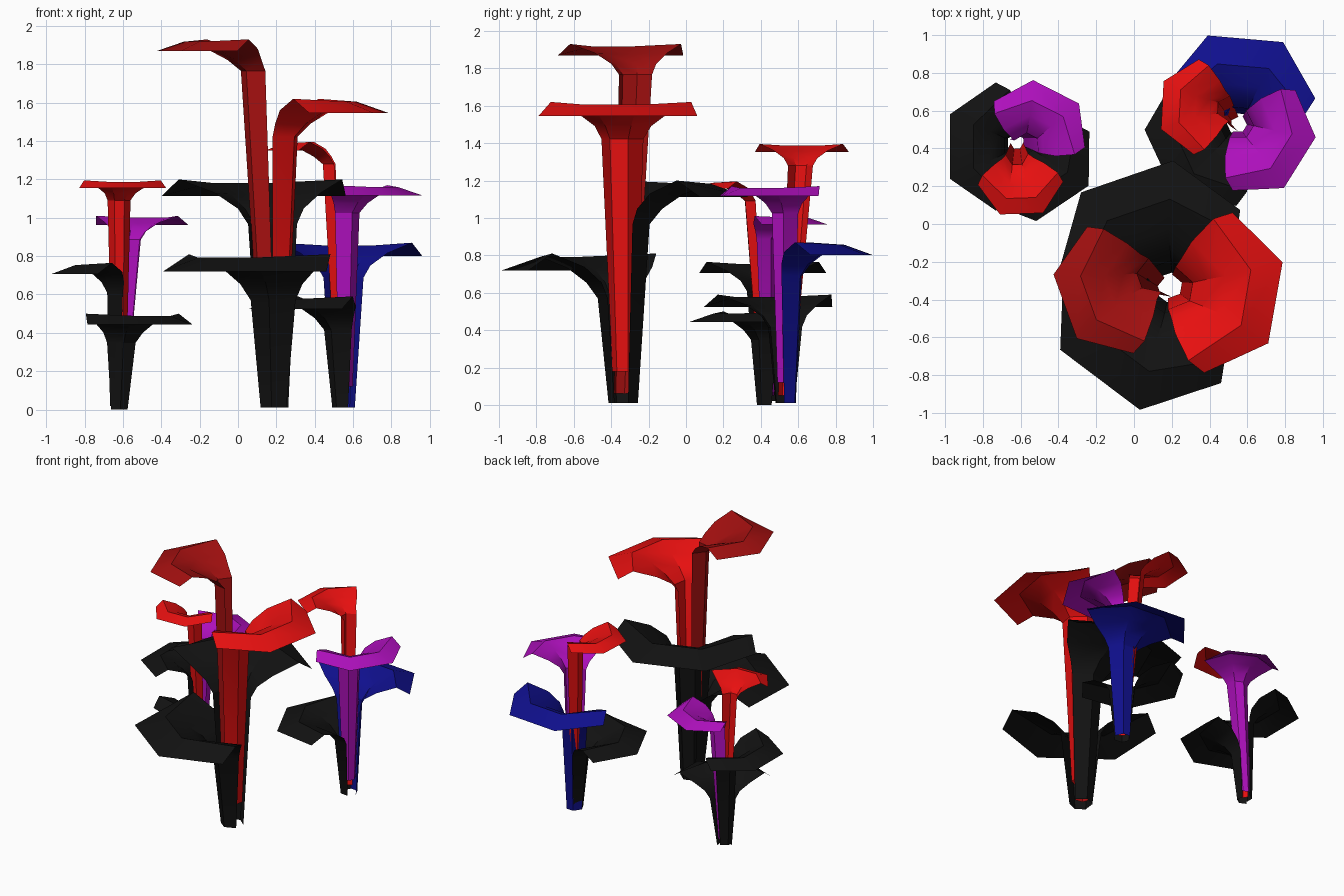
import bpy, bmesh, math
from mathutils import Vector

if "Cube" in bpy.data.objects:
    bpy.data.objects.remove(bpy.data.objects["Cube"])

COLORS = {
    "black": (0.006, 0.006, 0.006, 1),
    "red": (0.8, 0.005, 0.005, 1),
    "dark_red": (0.37, 0.005, 0.005, 1),
    "purple": (0.42, 0.005, 0.5, 1),
    "blue": (0.005, 0.005, 0.27, 1),
}
MATS = {}
for key, col in COLORS.items():
    MATS[key] = bpy.data.materials.new(key)
    MATS[key].diffuse_color = col

# Half-trumpet rings: edge (out, side, z), middle (out, side, z), blend stalk -> cap
RINGS = [
    ((0.00, 0.065, None), (0.06, 0.03, None), 0),
    ((0.00, 0.115, -0.20), (0.105, 0.05, -0.20), 0),
    ((0.01, 0.155, -0.13), (0.16, 0.07, -0.13), 0.35),
    ((0.04, 0.25, -0.06), (0.25, 0.10, -0.065), 0.7),
    ((0.125, 0.385, 0.0), (0.37, 0.15, -0.015), 1),
    ((0.22, 0.435, -0.075), (0.53, 0.22, -0.075), 1),
]


def petal(name, color, angle, s, top, z0, base, stalk, cap):
    """Open half trumpet leaning from base through stalk to cap centre."""
    a = math.radians(angle)
    d = Vector((math.cos(a), math.sin(a)))
    p = Vector((-d.y, d.x))
    base, stalk, cap = Vector(base), Vector(stalk), Vector(cap)
    bm = bmesh.new()
    rows = []
    for i, (edge, mid, k) in enumerate(RINGS):
        c = base if i == 0 else stalk.lerp(cap, k)
        row = []
        for (u, v, z), side in ((edge, -1), (mid, -1), (mid, 1), (edge, 1)):
            q = c + d * u * s + p * v * s * side
            row.append(bm.verts.new((q.x, q.y, z0 if z is None else top + z * s)))
        rows.append(row)
    for lo, hi in zip(rows, rows[1:]):
        for j in range(3):
            bm.faces.new((lo[j], lo[j + 1], hi[j + 1], hi[j]))
    me = bpy.data.meshes.new(name)
    bm.to_mesh(me)
    bm.free()
    me.materials.append(MATS[color])
    ob = bpy.data.objects.new(name, me)
    bpy.context.collection.objects.link(ob)
    bpy.ops.object.select_all(action="DESELECT")
    ob.select_set(True)
    bpy.context.view_layer.objects.active = ob
    bpy.ops.object.shade_smooth_by_angle(angle=math.radians(30))


# Large plant
B = (0.19, -0.335)
petal("large_low_petal", "black", 233, 1.2, 0.81, 0.01, B, B, (0.203, -0.317))
petal("large_back_petal", "black", 109, 1.17, 1.20, 0.01, B, (0.18, -0.33), (0.165, -0.335))
petal("large_right_petal", "red", -10, 0.99, 1.62, 0.18, (0.19, -0.33), (0.2, -0.34), (0.232, -0.326))
petal("large_tall_petal", "dark_red", 200, 0.82, 1.93, 0.06, (0.18, -0.335), (0.11, -0.27), (0.044, -0.288))

# Medium plant
B = (0.55, 0.53)
petal("medium_low_petal", "black", 205, 0.87, 0.59, 0.01, B, B, (0.555, 0.52))
petal("medium_back_petal", "blue", 85, 0.91, 0.87, 0.01, B, (0.55, 0.52), (0.548, 0.5))
petal("medium_right_petal", "purple", -32, 0.72, 1.17, 0.12, B, B, (0.554, 0.527))
petal("medium_tall_petal", "red", 177, 0.58, 1.395, 0.05, (0.55, 0.53), (0.505, 0.612), (0.457, 0.613))

# Small plant
B = (-0.62, 0.43)
petal("small_low_petal", "black", -56, 0.76, 0.50, 0.0, B, (-0.61, 0.435), (-0.604, 0.443))
petal("small_left_petal", "black", 180, 0.78, 0.765, 0.02, B, (-0.6, 0.415), (-0.56, 0.41))
petal("small_back_petal", "purple", 63, 0.62, 1.01, 0.05, B, (-0.57, 0.41), (-0.562, 0.407))
petal("small_tall_petal", "red", -88, 0.52, 1.195, 0.04, B, (-0.62, 0.37), (-0.605, 0.33))

for m in bpy.data.materials:
    if m.users and not m.is_grease_pencil:
        m.use_nodes = True
        m.node_tree.nodes["Principled BSDF"].inputs["Base Color"].default_value = m.diffuse_color
